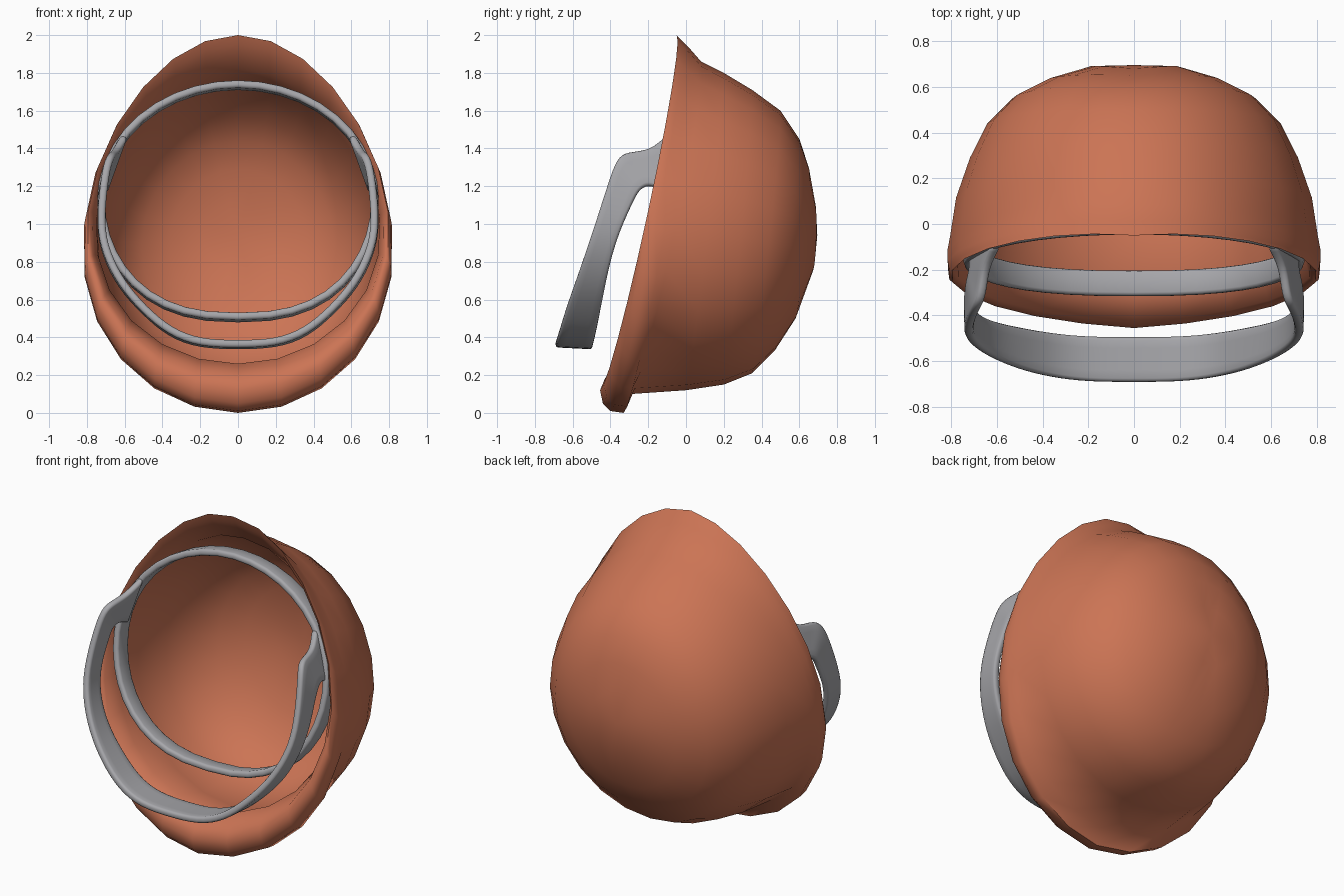
import bpy, bmesh, math

if "Cube" in bpy.data.objects:
    bpy.data.objects.remove(bpy.data.objects["Cube"])


def material(name, rgb):
    m = bpy.data.materials.new(name)
    m.diffuse_color = (*rgb, 1)
    m.use_nodes = True
    m.node_tree.nodes["Principled BSDF"].inputs["Base Color"].default_value = m.diffuse_color
    return m


ORANGE = material("burnt orange", (0.60, 0.175, 0.09))
GREY = material("steel grey", (0.385, 0.385, 0.405))


def finish(bm, name, mat, angle):
    bmesh.ops.recalc_face_normals(bm, faces=bm.faces)
    me = bpy.data.meshes.new(name)
    bm.to_mesh(me)
    bm.free()
    me.materials.append(mat)
    ob = bpy.data.objects.new(name, me)
    bpy.context.collection.objects.link(ob)
    bpy.ops.object.select_all(action='DESELECT')
    ob.select_set(True)
    bpy.context.view_layer.objects.active = ob
    bpy.ops.object.shade_smooth_by_angle(angle=math.radians(angle))
    return ob


# --- shell: egg-shaped rings, (top y, top z, bottom y, bottom z, half width, egg amount)
OUTER = [
    (-0.05, 2.00, -0.455, 0.12, 0.79, 0.13),
    (-0.04, 1.99, -0.44, 0.05, 0.805, 0.13),
    (-0.02, 1.97, -0.40, 0.01, 0.81, 0.13),
    (0.01, 1.94, -0.33, 0.00, 0.81, 0.13),
    (0.08, 1.86, -0.29, 0.10, 0.80, 0.11),
    (0.20, 1.80, 0.00, 0.12, 0.775, 0.08),
    (0.35, 1.71, 0.20, 0.15, 0.715, 0.06),
    (0.50, 1.60, 0.35, 0.21, 0.64, 0.05),
    (0.60, 1.45, 0.47, 0.33, 0.53, 0.03),
    (0.65, 1.30, 0.58, 0.50, 0.38, 0.02),
    (0.68, 1.12, 0.67, 0.75, 0.19, 0.0),
]
INNER = [
    (-0.03, 1.95, -0.43, 0.18, 0.765, 0.13),
    (0.06, 1.82, -0.32, 0.26, 0.745, 0.11),
    (0.18, 1.77, -0.06, 0.18, 0.74, 0.08),
    (0.33, 1.68, 0.19, 0.18, 0.69, 0.06),
    (0.48, 1.57, 0.34, 0.24, 0.615, 0.05),
    (0.57, 1.44, 0.46, 0.35, 0.51, 0.03),
    (0.62, 1.29, 0.56, 0.52, 0.365, 0.02),
    (0.64, 1.11, 0.63, 0.76, 0.185, 0.0),
]
SIDES = 24
bm = bmesh.new()


def ring(ty, tz, by, bz, w, egg):
    out = []
    for i in range(SIDES):
        t = 2 * math.pi * i / SIDES
        c, s = math.cos(t), math.sin(t)
        k = (1 - c) / 2
        x = w * s * (1 - 0.2 * egg - egg * c + 0.25 * egg * s * s)
        y = ty + (by - ty) * k + (0.05 * abs(s) if egg > 0.1 else 0.015 * abs(s))
        out.append(bm.verts.new((x, y, tz + (bz - tz) * k)))
    return out


rings = [ring(*r) for r in reversed(INNER)] + [ring(*r) for r in OUTER]
for a, b in zip(rings, rings[1:]):
    for i in range(SIDES):
        j = (i + 1) % SIDES
        bm.faces.new((a[i], a[j], b[j], b[i]))
for r, y in ((rings[0], 0.65), (rings[-1], 0.695)):
    tip = bm.verts.new((0, y, 0.94))
    for i in range(SIDES):
        bm.faces.new((r[i], r[(i + 1) % SIDES], tip))
finish(bm, "helmet_shell", ORANGE, 75)


# --- flat metal bands: pairs of edge points, thickened and softened
def band(name, pairs, mirror):
    bm = bmesh.new()
    rows = [[bm.verts.new(p) for p in pair] for pair in pairs]
    if not mirror:
        rows.append(rows[0])
    for a, b in zip(rows, rows[1:]):
        bm.faces.new((a[0], a[1], b[1], b[0]))
    ob = finish(bm, name, GREY, 60)
    if mirror:
        ob.modifiers.new("mirror", 'MIRROR').use_clip = True
        su = ob.modifiers.new("smooth curve", 'SUBSURF')
        su.levels = su.render_levels = 2
        su.boundary_smooth = 'PRESERVE_CORNERS'
    so = ob.modifiers.new("thickness", 'SOLIDIFY')
    so.thickness = 0.04
    so.offset = 0
    be = ob.modifiers.new("soft edges", 'BEVEL')
    be.width = 0.014
    be.segments = 2
    be.limit_method = 'ANGLE'
    be.angle_limit = math.radians(50)


# ring inside the opening, fuller in its lower half where it sinks into the wall
pairs = []
for i in range(40):
    t = 2 * math.pi * i / 40
    c, s = math.cos(t), math.sin(t)
    x = 0.725 * math.copysign(abs(s) ** (0.8 if c < 0 else 1), s)
    z = 1.12 + 0.615 * c
    y = -0.125 + 0.135 * c
    pairs.append(((x, y - 0.055, z + 0.008), (x, y + 0.055, z - 0.008)))
band("inner_ring", pairs, False)

# bail that swings out in front, hinged on the ring: outer x y z, inner x y z
BAIL = [
    (0.00, -0.69, 0.365, 0.00, -0.495, 0.355),
    (0.20, -0.69, 0.37, 0.20, -0.495, 0.36),
    (0.36, -0.67, 0.43, 0.36, -0.48, 0.415),
    (0.50, -0.635, 0.55, 0.50, -0.455, 0.54),
    (0.62, -0.585, 0.69, 0.62, -0.43, 0.67),
    (0.70, -0.53, 0.85, 0.70, -0.395, 0.83),
    (0.73, -0.48, 1.00, 0.73, -0.345, 0.98),
    (0.71, -0.41, 1.22, 0.72, -0.28, 1.12),
    (0.685, -0.365, 1.35, 0.72, -0.25, 1.18),
    (0.66, -0.31, 1.38, 0.71, -0.21, 1.205),
    (0.65, -0.19, 1.385, 0.705, -0.17, 1.20),
    (0.60, -0.10, 1.47, 0.71, -0.10, 1.17),
]
band("front_bail", [(p[:3], p[3:]) for p in BAIL], True)
